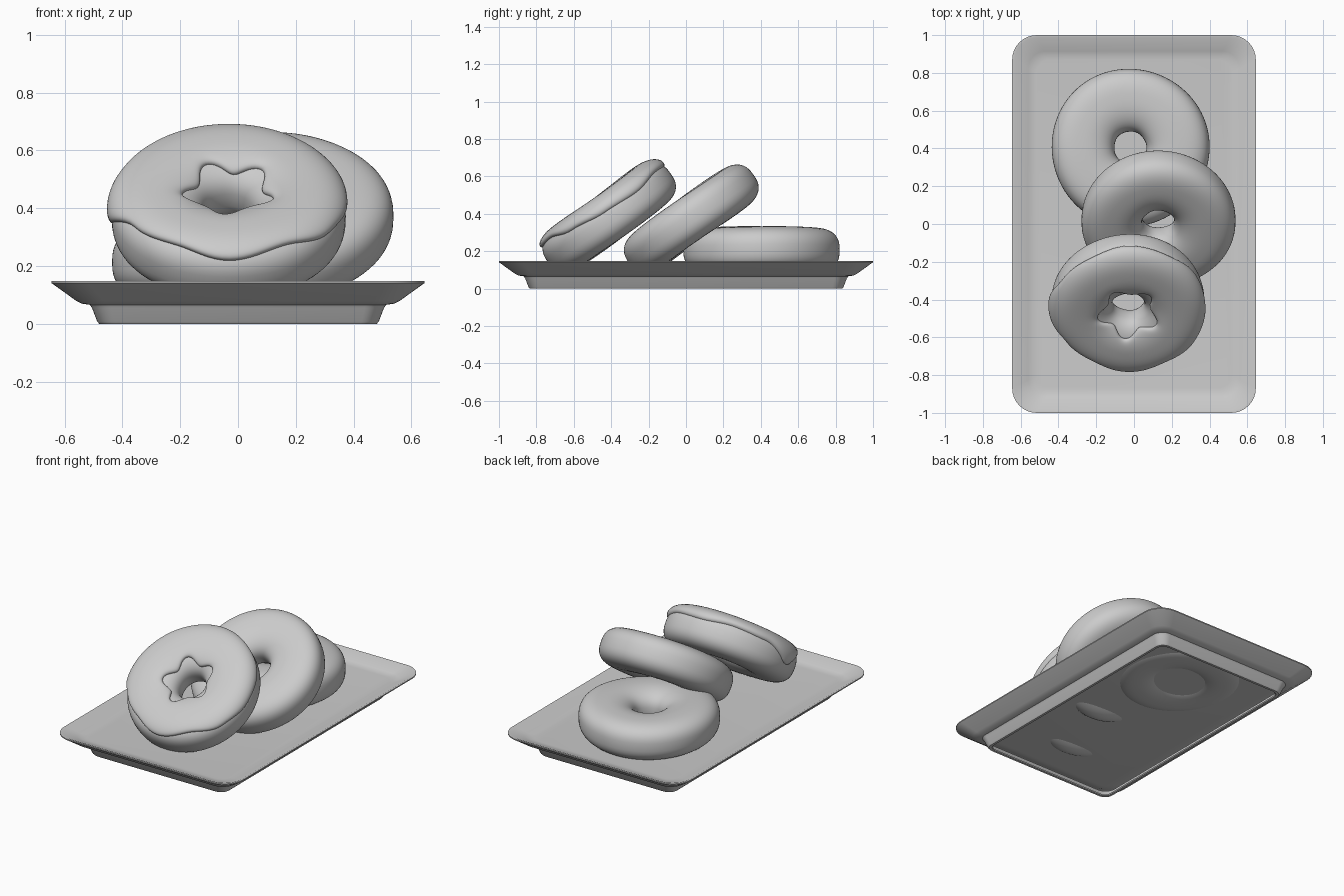
import bpy
import bmesh
from math import sin, cos, pi, radians, copysign, floor, sqrt
from mathutils import Matrix, Vector

default = bpy.data.objects.get("Cube")
if default:
    bpy.data.objects.remove(default, do_unlink=True)

clay = bpy.data.materials.new("light_grey")
clay.use_nodes = True
clay.diffuse_color = (0.6, 0.6, 0.6, 1)
clay.node_tree.nodes["Principled BSDF"].inputs["Base Color"].default_value = (0.6, 0.6, 0.6, 1)


def loft(name, loops, matrix=Matrix(), wrap=False, cap=False, angle=180):
    """Skin a list of closed loops into one smooth-shaded object."""
    bm = bmesh.new()
    rings = [[bm.verts.new(matrix @ Vector(p)) for p in loop] for loop in loops]
    count = len(rings[0])
    pairs = list(zip(rings, rings[1:]))
    if wrap:
        pairs.append((rings[-1], rings[0]))
    for low, high in pairs:
        for i in range(count):
            j = (i + 1) % count
            bm.faces.new((low[i], low[j], high[j], high[i]))
    if cap:
        bm.faces.new(rings[-1])
    mesh = bpy.data.meshes.new(name)
    bm.to_mesh(mesh)
    bm.free()
    mesh.materials.append(clay)
    obj = bpy.data.objects.new(name, mesh)
    bpy.context.collection.objects.link(obj)
    bpy.ops.object.select_all(action='DESELECT')
    obj.select_set(True)
    bpy.context.view_layer.objects.active = obj
    bpy.ops.object.shade_smooth_by_angle(angle=radians(angle))
    return obj


# Tray: rounded rectangles stepped from the foot, round the rim, to the floor
def tray_loop(inset, z, steps=8):
    radius = 0.13 - 0.45 * inset
    points = []
    for corner, (sx, sy) in enumerate([(1, 1), (-1, 1), (-1, -1), (1, -1)]):
        cx = sx * (0.645 - inset - radius)
        cy = sy * (1 - inset - radius)
        for k in range(steps + 1):
            a = (corner + k / steps) * pi / 2
            points.append((cx + radius * cos(a), cy + radius * sin(a), z))
    return points


TRAY = [(.185, .006), (.18, 0), (.165, 0), (.158, .008), (.14, .055), (.132, .066),
        (.105, .07), (.085, .08), (0, .141), (0, .148), (.012, .148),
        (.085, .113), (.11, .107), (.13, .105)]
loft("tray", [tray_loop(d, z) for d, z in TRAY], cap=True, angle=40)


# Doughnut surface: squarish outer side, rounder hole, gentle lumps
def ring_point(phi, t, size, seed, lift=0.0):
    power = 0.72 if cos(t) > 0 else 0.95
    across = copysign(abs(cos(t)) ** power, cos(t))
    up = copysign(abs(sin(t)) ** 0.76, sin(t))
    hole = 0.085
    half = (size - hole) / 2
    r = hole + half + (half + lift) * across
    r *= 1 + 0.007 * sin(3 * phi + seed) + 0.012 * sin(5 * phi + 2 * seed) * max(0, -across)
    z = (0.12 + lift) * up + 0.004 * sin(2 * phi + seed)
    return r * cos(phi), r * sin(phi), z


SEGMENTS = 96
PHIS = [2 * pi * i / SEGMENTS for i in range(SEGMENTS)]


def placement(x, y, z, tilt):
    return Matrix.Translation((x, y, z)) @ Matrix.Rotation(radians(tilt), 4, 'X')


def doughnut(name, size, seed, matrix):
    loops = [[ring_point(p, 2 * pi * k / 48, size, seed) for p in PHIS] for k in range(48)]
    return loft(name, loops, matrix, wrap=True)


front_place = placement(-0.03, -0.41, 0.375, 36)
doughnut("back_doughnut", 0.418, 1.0, placement(-0.02, 0.405, 0.21, 0))
doughnut("middle_doughnut", 0.408, 2.5, placement(0.128, 0.025, 0.373, 35.5))
doughnut("front_doughnut", 0.405, 4.0, front_place)

# Icing: a thin skin over the front doughnut with a dripping outer edge
DRIPS = [15, 10, 22, 18, 28, 24, -4, 42, 50, 36, 48, 27]


def drip(phi):
    f = phi / (2 * pi) * len(DRIPS)
    i = floor(f)
    blend = (1 - cos((f - i) * pi)) / 2
    a, b = DRIPS[i % len(DRIPS)], DRIPS[(i + 1) % len(DRIPS)]
    return radians(a + (b - a) * blend)


def icing_point(phi, u):
    s = sin(u * pi / 2)
    start = drip(phi)
    end = radians(130 + 11 * sin(5 * phi + 0.6))
    t = start + (end - start) * (s + 1) / 2
    lift = 0.024 * sqrt(max(0, 1 - s ** 8)) - 0.004
    return ring_point(phi, t, 0.405, 4.0, lift)


loft("icing", [[icing_point(p, k / 16) for p in PHIS] for k in range(-16, 17)], front_place)
